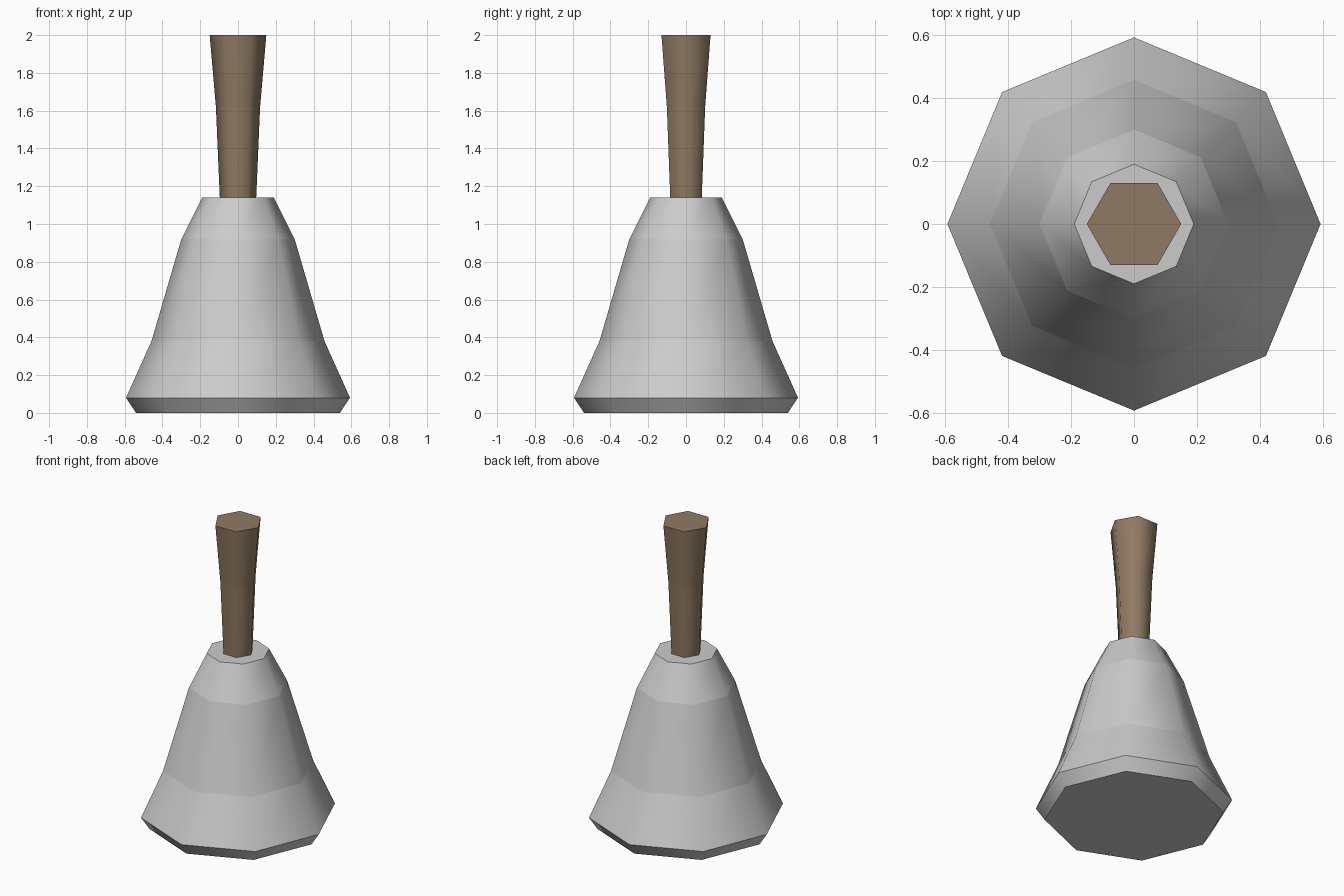
import bpy, bmesh
from math import cos, sin, tau

cube = bpy.data.objects.get("Cube")
if cube:
    bpy.data.objects.remove(cube)


def material(name, rgb):
    mat = bpy.data.materials.new(name)
    mat.use_nodes = True
    mat.diffuse_color = (*rgb, 1)
    mat.node_tree.nodes["Principled BSDF"].inputs["Base Color"].default_value = (*rgb, 1)
    return mat


def lathe(name, sides, profile, mat):
    """Capped solid of revolution: smooth around, crisp at every ring."""
    bm = bmesh.new()
    rings = [[bm.verts.new((r * cos(tau * i / sides), r * sin(tau * i / sides), z))
              for i in range(sides)] for r, z in profile]
    for low, high in zip(rings, rings[1:]):
        for i in range(sides):
            j = (i + 1) % sides
            bm.faces.new((low[i], low[j], high[j], high[i])).smooth = True
    bm.faces.new(rings[0][::-1])
    bm.faces.new(rings[-1])
    for edge in bm.edges:
        a, b = edge.verts
        edge.smooth = abs(a.co.z - b.co.z) > 0.001
    mesh = bpy.data.meshes.new(name)
    bm.to_mesh(mesh)
    bm.free()
    mesh.materials.append(mat)
    obj = bpy.data.objects.new(name, mesh)
    bpy.context.collection.objects.link(obj)
    return obj


metal = material("pale grey metal", (0.6, 0.6, 0.6))
wood = material("brown wood", (0.28, 0.195, 0.125))

# Flared eight-sided bell body with a chamfered lip
lathe("bell_body", 8,
      [(0.54, 0), (0.593, 0.08), (0.458, 0.38), (0.3, 0.92), (0.19, 1.14)], metal)

# Six-sided handle widening toward the top
lathe("handle", 6, [(0.096, 1.13), (0.117, 1.62), (0.15, 2)], wood)
